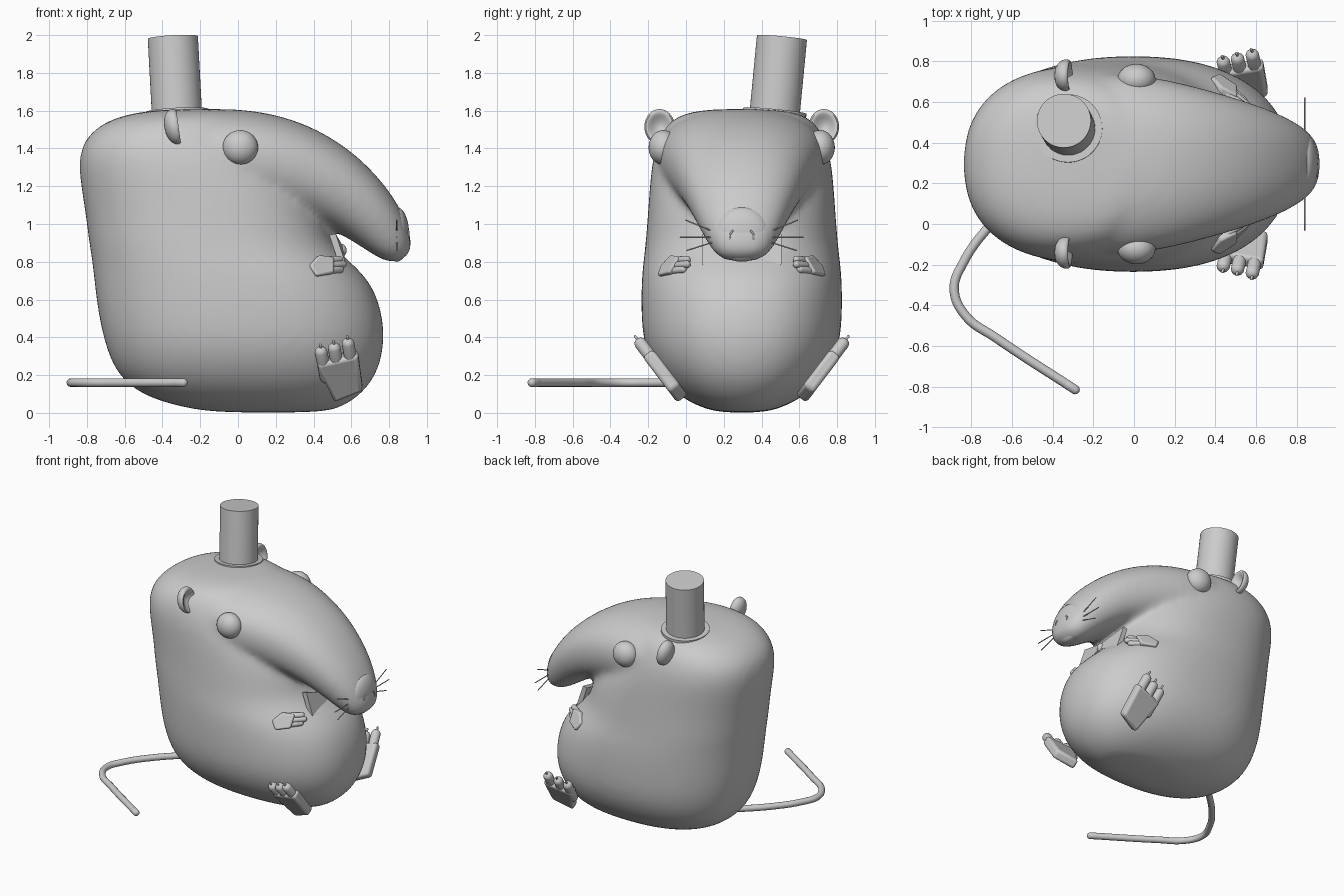
import bpy, bmesh, math
from mathutils import Vector

if "Cube" in bpy.data.objects:
    bpy.data.objects.remove(bpy.data.objects["Cube"])

CY = 0.295  # body mid-plane


def finish(name, bm, angle=40):
    bmesh.ops.recalc_face_normals(bm, faces=bm.faces[:])
    me = bpy.data.meshes.new(name)
    bm.to_mesh(me)
    bm.free()
    ob = bpy.data.objects.new(name, me)
    bpy.context.collection.objects.link(ob)
    bpy.ops.object.select_all(action='DESELECT')
    ob.select_set(True)
    bpy.context.view_layer.objects.active = ob
    bpy.ops.object.shade_smooth_by_angle(angle=math.radians(angle))
    return ob


def loft(bm, rings):
    loops = [[bm.verts.new(p) for p in r] for r in rings]
    for a, b in zip(loops, loops[1:]):
        n = len(a)
        for i in range(n):
            bm.faces.new((a[i], a[(i + 1) % n], b[(i + 1) % n], b[i]))
    bm.faces.new(loops[0][::-1])
    bm.faces.new(loops[-1])


def oval(p, q, half, n, seg=28):
    """Superellipse ring with p-q as one axis and y as the other."""
    p, q = Vector(p), Vector(q)
    out = []
    for i in range(seg):
        t = 2 * math.pi * i / seg
        c, s = math.cos(t), math.sin(t)
        c = math.copysign(abs(c) ** (2 / n), c)
        s = math.copysign(abs(s) ** (2 / n), s)
        out.append((p + q) / 2 + (q - p) / 2 * c + Vector((0, half * s, 0)))
    return out


def side_pt(p, side):
    return Vector((p[0], CY + side * p[1], p[2]))


def capsule(name, a, b, r, seg=14):
    a, b = Vector(a), Vector(b)
    d = b - a
    bm = bmesh.new()
    bmesh.ops.create_uvsphere(bm, u_segments=seg, v_segments=9, radius=r)
    rot = d.to_track_quat('Z', 'Y')
    for v in bm.verts:
        if v.co.z > 0:
            v.co.z += d.length
        v.co = a + rot @ v.co
    return finish(name, bm, 60)


def ellipsoid(name, c, radii):
    bm = bmesh.new()
    bmesh.ops.create_uvsphere(bm, u_segments=32, v_segments=18, radius=1)
    for v in bm.verts:
        v.co = Vector(c) + Vector([v.co[i] * radii[i] for i in range(3)])
    return finish(name, bm)


def slab(name, pts, thick, bevel=0.012):
    pts = [Vector(p) for p in pts]
    n = (pts[1] - pts[0]).cross(pts[2] - pts[0]).normalized() * thick / 2
    bm = bmesh.new()
    loft(bm, [[p - n for p in pts], [p + n for p in pts]])
    ob = finish(name, bm)
    if bevel:
        m = ob.modifiers.new("round", 'BEVEL')
        m.width, m.segments = bevel, 3
    return ob


# Body: torso slices (z, back x, front x, half width) blended with a drooping head
torso = [(0.0, -0.12, 0.45, 0.12), (0.03, -0.30, 0.55, 0.22), (0.09, -0.51, 0.65, 0.34),
         (0.2, -0.645, 0.74, 0.45), (0.35, -0.705, 0.78, 0.52), (0.5, -0.74, 0.775, 0.535),
         (0.65, -0.76, 0.73, 0.535), (0.75, -0.77, 0.655, 0.53), (0.83, -0.78, 0.56, 0.52),
         (0.92, -0.795, 0.49, 0.51), (1.05, -0.81, 0.46, 0.50), (1.2, -0.835, 0.38, 0.49),
         (1.35, -0.85, 0.24, 0.475), (1.46, -0.81, 0.15, 0.44), (1.54, -0.71, 0.10, 0.39),
         (1.585, -0.58, 0.05, 0.31), (1.61, -0.38, 0.0, 0.18)]
head = [(-0.50, 1.10, -0.48, 1.57, 0.38), (-0.25, 1.10, -0.20, 1.615, 0.45),
        (0.0, 1.08, 0.08, 1.61, 0.445), (0.20, 1.05, 0.36, 1.54, 0.39),
        (0.40, 1.01, 0.61, 1.39, 0.325), (0.54, 0.95, 0.79, 1.20, 0.265),
        (0.65, 0.88, 0.885, 1.04, 0.21), (0.75, 0.815, 0.92, 0.92, 0.16),
        (0.83, 0.785, 0.92, 0.84, 0.10)]
bm = bmesh.new()
loft(bm, [oval((a, CY, z), (b, CY, z), w, 2.3) for z, a, b, w in torso])
loft(bm, [oval((a, CY, b), (c, CY, d), w, 2.3) for a, b, c, d, w in head])
body = finish("body", bm)
body.modifiers.new("soften", 'SUBSURF').levels = 2
m = body.modifiers.new("merge", 'REMESH')
m.mode, m.voxel_size, m.use_smooth_shade = 'VOXEL', 0.022, True
m = body.modifiers.new("blend", 'SMOOTH')
m.factor, m.iterations = 0.5, 14

# Nose tip
ellipsoid("nose", (0.84, CY, 0.945), (0.066, 0.15, 0.145))

# Hat: tilted crown and thin brim
base, top = Vector((-0.322, 0.467, 1.56)), Vector((-0.345, 0.508, 1.987))
axis = (top - base).normalized()
rot = axis.to_track_quat('Z', 'Y')


def disc(name, a, b, r):
    bm = bmesh.new()
    loft(bm, [[c + rot @ Vector((r * math.cos(k * math.pi / 24), r * math.sin(k * math.pi / 24), 0))
               for k in range(48)] for c in (a, b)])
    return finish(name, bm)


disc("hat_crown", base, top, 0.133)
disc("hat_brim", base + axis * 0.02, base + axis * 0.04, 0.168)

# Tail: curved tube with a rounded tip
cu = bpy.data.curves.new("tail", 'CURVE')
cu.dimensions = '3D'
cu.bevel_depth, cu.bevel_resolution, cu.resolution_u = 0.023, 4, 10
path = [(-0.52, 0.18), (-0.72, -0.02), (-0.84, -0.19), (-0.885, -0.32), (-0.83, -0.45), (-0.68, -0.56), (-0.29, -0.815)]
sp = cu.splines.new('BEZIER')
sp.bezier_points.add(len(path) - 1)
for bp, (x, y) in zip(sp.bezier_points, path):
    bp.co = (x, y, 0.16)
    bp.handle_left_type = bp.handle_right_type = 'AUTO'
bpy.context.collection.objects.link(bpy.data.objects.new("tail", cu))
capsule("tail_tip", (-0.33, -0.789, 0.16), (-0.29, -0.815, 0.16), 0.0235)

# Bow tie knot
ellipsoid("bow_knot", (0.545, CY, 0.86), (0.03, 0.03, 0.035))

for s, tag in ((-1, "right"), (1, "left")):
    P = lambda *p: side_pt(p, s)

    # Eye
    ellipsoid("eye_" + tag, P(0.012, 0.415, 1.405), (0.094, 0.078, 0.092))

    # Ear: lathed cup opening forward
    prof = [(0.005, -0.046), (0.05, -0.04), (0.082, -0.015), (0.09, 0.015), (0.08, 0.035),
            (0.062, 0.028), (0.035, 0.002), (0.005, -0.008)]
    c = P(-0.345, 0.435, 1.515)
    bm = bmesh.new()
    loft(bm, [[c + Vector((x - 0.15 * r * math.sin(t), r * 0.93 * math.cos(t), r * 1.08 * math.sin(t)))
               for t in [k * math.pi / 14 for k in range(28)]] for r, x in prof])
    ear = finish("ear_" + tag, bm, 80)
    ear.modifiers.new("soften", 'SUBSURF').levels = 1

    # Whiskers
    for k, (z0, z1, off) in enumerate(((0.94, 1.02, 0.295), (0.93, 0.93, 0.325), (0.92, 0.86, 0.29))):
        capsule(f"whisker_{tag}_{k}", P(0.84, 0.10, z0), P(0.84, off, z1), 0.0035, 8)

    # Nostril arc
    pts = [P(0.902, 0.04 + 0.025 * math.cos(a), 0.93 + 0.035 * math.sin(a)) for a in (-1.2, -0.4, 0.4, 1.2)]
    for k in range(3):
        capsule(f"nostril_{tag}_{k}", pts[k], pts[k + 1], 0.005, 8)

    # Bow tie wing
    slab("bow_wing_" + tag, [P(0.535, 0.01, 0.885), P(0.545, 0.01, 0.835),
                             P(0.555, 0.21, 0.78), P(0.50, 0.21, 0.945)], 0.035, 0)

    # Hand with three fingers
    slab("palm_" + tag, [P(0.37, 0.41, 0.775), P(0.42, 0.36, 0.83), P(0.50, 0.32, 0.82),
                         P(0.50, 0.37, 0.735), P(0.41, 0.43, 0.72)], 0.05)
    for k, (a, b) in enumerate((((0.46, 0.385, 0.75), (0.54, 0.31, 0.76)),
                                ((0.47, 0.36, 0.78), (0.555, 0.29, 0.787)),
                                ((0.46, 0.345, 0.808), (0.535, 0.29, 0.812)))):
        capsule(f"finger_{tag}_{k}", P(*a), P(*b), 0.02)

    # Foot with three clawed toes
    F = lambda x, z: P(x, 0.325 + (z - 0.09) * 0.76, z)
    slab("foot_" + tag, [F(0.51, 0.07), F(0.66, 0.13), F(0.635, 0.32), F(0.415, 0.27)], 0.07, 0.02)
    for k, (x0, z0, x1, z1) in enumerate(((0.465, 0.19, 0.44, 0.32), (0.535, 0.2, 0.51, 0.34),
                                          (0.61, 0.21, 0.583, 0.365))):
        capsule(f"toe_{tag}_{k}", F(x0, z0), F(x1, z1), 0.034)
        capsule(f"claw_{tag}_{k}", F(x1, z1 + 0.02), F(x1 - 0.005, z1 + 0.04), 0.007, 8)
